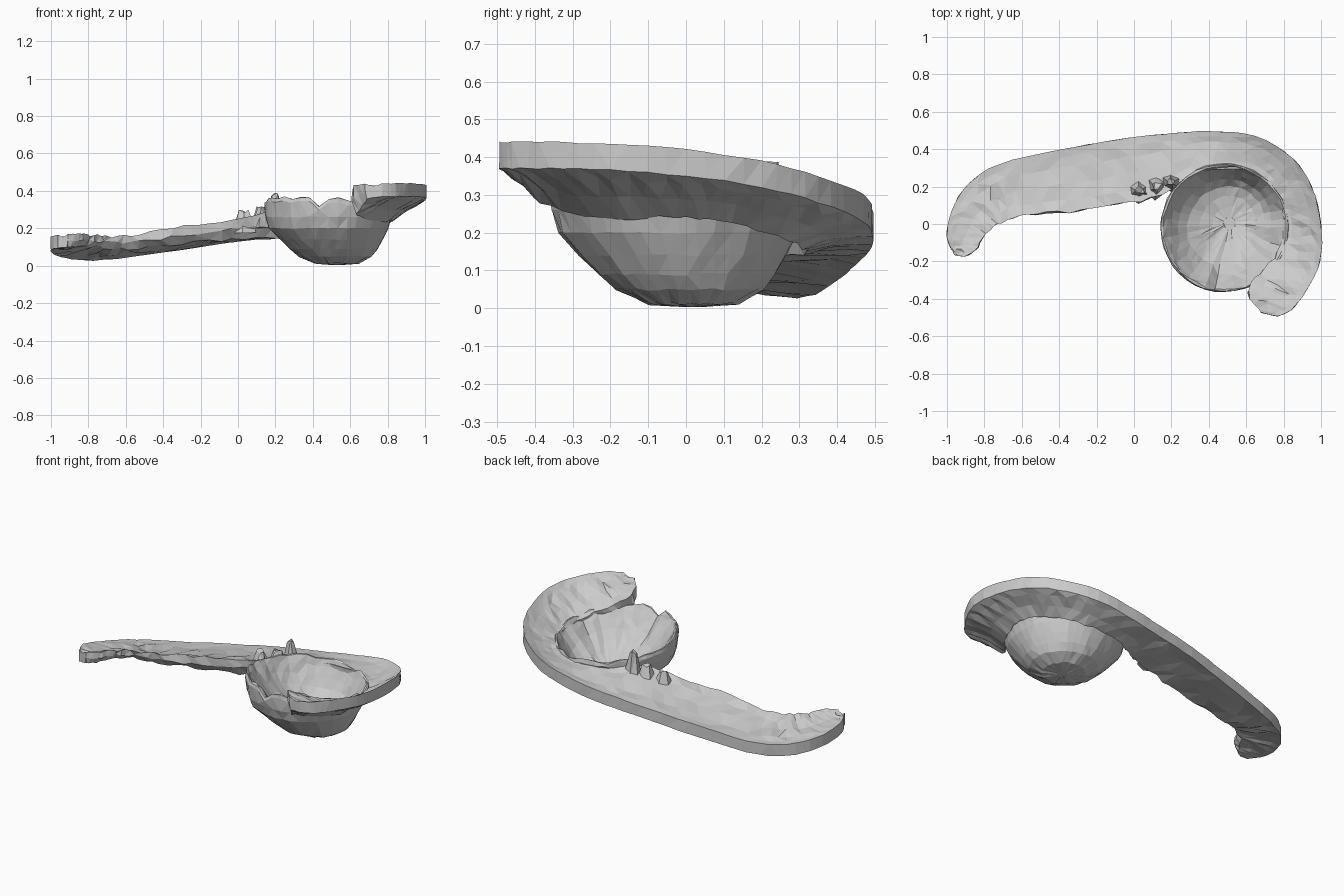
import bpy, bmesh, math, random
from mathutils import Vector

random.seed(4)
cube = bpy.data.objects.get("Cube")
if cube:
    bpy.data.objects.remove(cube)

grey = bpy.data.materials.new("stone grey")
grey.use_nodes = True
grey.diffuse_color = (0.6, 0.6, 0.6, 1)
grey.node_tree.nodes["Principled BSDF"].inputs["Base Color"].default_value = (0.6, 0.6, 0.6, 1)


def finish(bm, name):
    bmesh.ops.recalc_face_normals(bm, faces=bm.faces)
    bmesh.ops.triangulate(bm, faces=bm.faces)
    mesh = bpy.data.meshes.new(name)
    bm.to_mesh(mesh)
    bm.free()
    mesh.materials.append(grey)
    obj = bpy.data.objects.new(name, mesh)
    bpy.context.scene.collection.objects.link(obj)
    return obj


def rough(amount):
    return Vector([random.uniform(-amount, amount) for _ in range(3)])


def skin(bm, rings, closed):
    """Join equal rings of vertices with quads."""
    pairs = list(zip(rings, rings[1:]))
    if closed:
        pairs.append((rings[-1], rings[0]))
    for a, b in pairs:
        for i in range(len(a) - closed):
            j = (i + 1) % len(a)
            bm.faces.new((a[i], a[j], b[j], b[i]))


def spline(a, b, c, d, t):
    return [0.5 * (2 * q + (r - p) * t + (2 * p - 5 * q + 4 * r - s) * t * t
                   + (3 * q - p - 3 * r + s) * t ** 3)
            for p, q, r, s in zip(a, b, c, d)]


# Curved handle: outer x, y, inner x, y, outer top, inner top, inner underside.
# Its long arm leans down toward the back, its hook leans down toward the bowl.
stations = [
    (-.96, -.165, -.91, -.175, .165, .17, .1),
    (-1, -.07, -.85, -.145, .155, .17, .1),
    (-.975, .07, -.79, -.05, .125, .165, .1),
    (-.89, .21, -.71, .01, .105, .16, .1),
    (-.72, .32, -.57, .05, .1, .16, .09),
    (-.4, .395, -.35, .065, .14, .2, .11),
    (-.1, .45, -.09, .1, .185, .24, .135),
    (.15, .48, .15, .16, .215, .28, .145),
    (.4, .495, .35, .28, .25, .275, .145),
    (.65, .47, .61, .29, .3, .27, .16),
    (.85, .35, .73, .2, .35, .275, .2),
    (.95, .2, .79, .08, .39, .28, .23),
    (1, 0, .8, -.04, .42, .29, .24),
    (.995, -.2, .75, -.18, .435, .32, .24),
    (.92, -.36, .65, -.29, .44, .37, .25),
    (.84, -.46, .61, -.37, .44, .42, .28),
    (.77, -.495, .68, -.475, .44, .44, .36),
]
bm = bmesh.new()
rings = []
for k in range(len(stations) - 1):
    a, d = stations[max(k - 1, 0)], stations[min(k + 2, len(stations) - 1)]
    for step in range(4 if k < len(stations) - 2 else 5):
        ox, oy, ix, iy, top, inner, low = spline(a, stations[k], stations[k + 1], d, step / 4)
        base = top - .07
        across = [(0, base), (0, top)]
        across += [(u, top + (inner - top) * u - .05 * u * (1 - u)) for u in (.12, .28, .55, .8)]
        across += [(1, inner), (1, (inner + low) / 2), (.88, low)]
        across += [(u, base + (low - base) * u) for u in (.55, .2)]
        # keep the narrow ends smoother than the wide middle
        width = math.hypot(ox - ix, oy - iy)
        ring = []
        for n, (u, z) in enumerate(across):
            p = Vector((ox + (ix - ox) * u, oy + (iy - oy) * u, z))
            ring.append(bm.verts.new(p + rough(.002 if n < 3 else .03 * min(width, .3))))
        rings.append(ring)
skin(bm, rings, False)
bm.faces.new(rings[0])
bm.faces.new(rings[-1])
finish(bm, "curved_handle")

# Round bowl: a lathed shell with an uneven rim, a dished inside and an off-centre foot
SIDES = 40
FLOOR = .085
outside = [(.03, .004), (.12, .012), (.195, .05), (.235, .09), (.275, .14), (.318, .2), (.338, .26)]
bm = bmesh.new()
rings = []
for i in range(SIDES):
    a = math.tau * i / SIDES
    way = Vector((math.cos(a), math.sin(a), 0))
    rim = .325 - .035 * way.y - .02 * way.x + random.uniform(-.012, .012)
    if abs(a - 1.44 * math.pi) < .12:
        rim -= .035
    # the inside wall is steeper at the back
    power = 1.9 + 2.5 * max(0, way.y)
    inside = [(.33 * t, FLOOR + (rim - FLOOR) * t ** power)
              for t in (.95, .87, .76, .62, .45, .27, .1)]
    profile = outside + [(.345, rim - .02), (.34, rim), (.33, rim)] + inside
    ring = []
    for r, z in profile:
        centre = Vector((.485, -.02, z)) + Vector((.045, .04, 0)) * max(0, 1 - z / .2)
        ring.append(bm.verts.new(centre + way * r + rough(.004 if r > .05 else .001)))
    rings.append(ring)
skin(bm, rings, True)
bm.faces.new([ring[0] for ring in rings])
bm.faces.new([ring[-1] for ring in rings])
finish(bm, "round_bowl")


# Jagged crumbs standing on the join between handle and bowl
def crumb(name, x, y, z, radius, height):
    bm = bmesh.new()
    bmesh.ops.create_cone(bm, cap_ends=True, segments=6, radius1=radius,
                          radius2=radius * .3, depth=height)
    for v in bm.verts:
        v.co += Vector((x, y, z + height / 2)) + rough(.01)
    finish(bm, name)


crumb("tall_crumb", .2, .22, .22, .055, .16)
crumb("low_crumb_1", .12, .2, .2, .07, .11)
crumb("low_crumb_2", .03, .18, .18, .07, .11)
